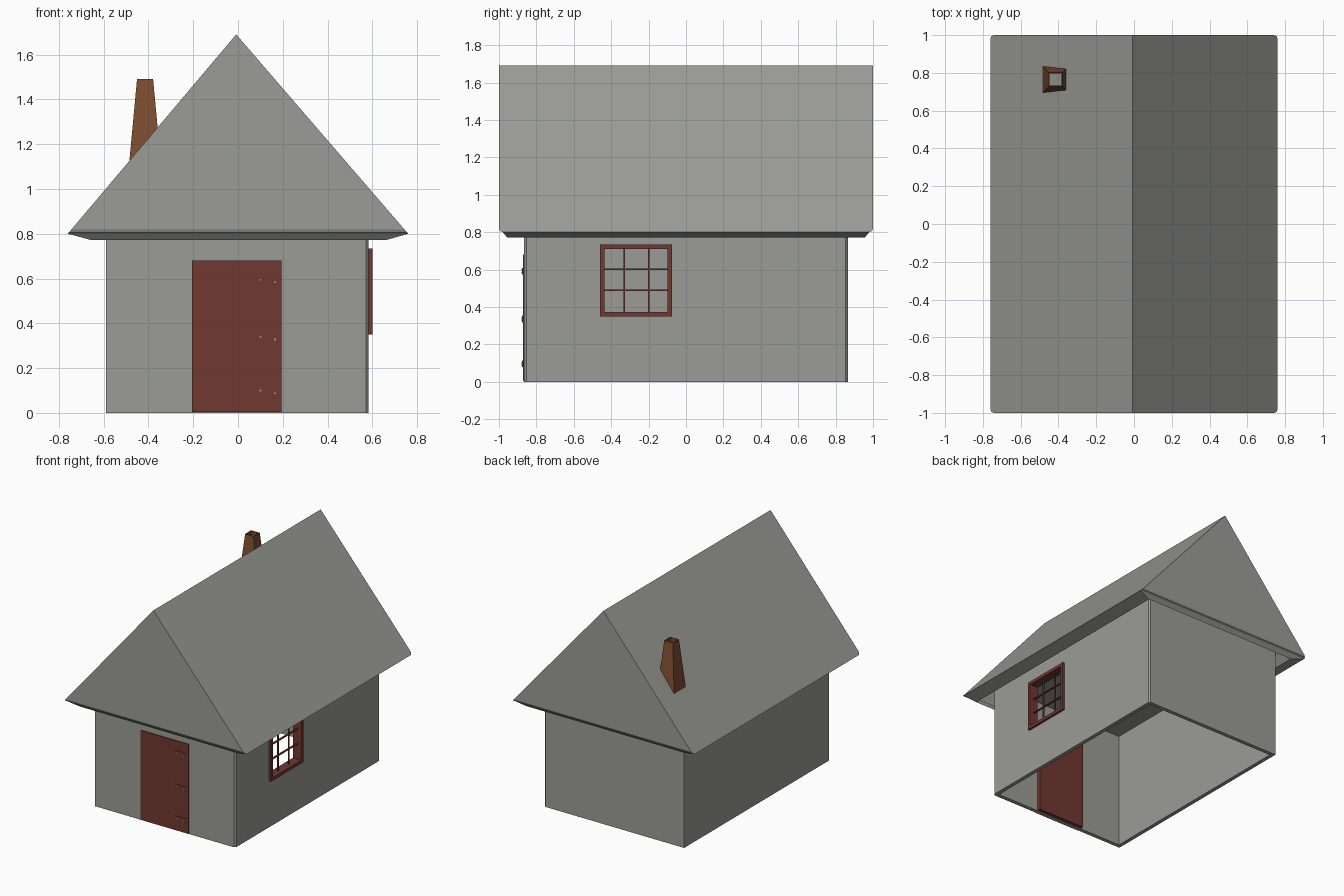
import bpy, bmesh, math
from mathutils import Matrix

if "Cube" in bpy.data.objects:
    bpy.data.objects.remove(bpy.data.objects["Cube"])


def material(name, rgb):
    m = bpy.data.materials.new(name)
    m.diffuse_color = (*rgb, 1)
    m.use_nodes = True
    m.node_tree.nodes["Principled BSDF"].inputs["Base Color"].default_value = m.diffuse_color
    return m


GREY = material("stone_grey", (0.33, 0.33, 0.305))
RED = material("dark_red_wood", (0.165, 0.040, 0.031))
BROWN = material("chimney_brown", (0.21, 0.076, 0.031))


def finish(name, bm, mat):
    me = bpy.data.meshes.new(name)
    bm.to_mesh(me)
    bm.free()
    ob = bpy.data.objects.new(name, me)
    bpy.context.collection.objects.link(ob)
    me.materials.append(mat)
    return ob


def add_box(bm, x, y, z):
    """Box from (min, max) ranges."""
    size = [b - a for a, b in (x, y, z)]
    mid = [(a + b) / 2 for a, b in (x, y, z)]
    mat = Matrix.Translation(mid) @ Matrix.Diagonal((*size, 1))
    return bmesh.ops.create_cube(bm, size=1, matrix=mat)["verts"]


def drop_faces(bm, test):
    bm.normal_update()
    bmesh.ops.delete(bm, geom=[f for f in bm.faces if test(f)], context="FACES")


def solidify(ob, thickness):
    mod = ob.modifiers.new("thickness", "SOLIDIFY")
    mod.thickness = thickness
    mod.offset = -1
    mod.use_even_offset = True


# Walls: a shell open at the bottom, reaching up inside the roof
bm = bmesh.new()
add_box(bm, (-0.59, 0.583), (-0.865, 0.865), (0, 0.92))
corners = [e for e in bm.edges if all(v.co.x > 0.5 for v in e.verts)
           and abs(e.verts[0].co.z - e.verts[1].co.z) > 0.5]
bmesh.ops.bevel(bm, geom=corners, offset=0.012, segments=1, affect="EDGES")
drop_faces(bm, lambda f: f.normal.z < -0.9)
walls = finish("walls", bm, GREY)
solidify(walls, 0.03)

# Window opening cutter
bm = bmesh.new()
add_box(bm, (0.4, 0.7), (-0.45, -0.085), (0.36, 0.725))
cutter = finish("window_cutter", bm, GREY)
cutter.hide_render = True
cutter.hide_viewport = True
cutter.display_type = "WIRE"
cut = walls.modifiers.new("window_hole", "BOOLEAN")
cut.operation = "DIFFERENCE"
cut.solver = "EXACT"
cut.object = cutter

# Roof: triangular prism with softened gable bottoms, open underneath
bm = bmesh.new()
ends = [[bm.verts.new((x, y, z)) for x, z in ((-0.76, 0.8), (0.76, 0.8), (-0.008, 1.69))]
        for y in (-1, 1)]
bm.faces.new(ends[0])
bm.faces.new(ends[1][::-1])
for i in range(3):
    j = (i + 1) % 3
    bm.faces.new((ends[0][i], ends[1][i], ends[1][j], ends[0][j]))
bmesh.ops.recalc_face_normals(bm, faces=bm.faces)
lower = [e for e in bm.edges if all(v.co.z < 1 for v in e.verts)
         and abs(e.verts[0].co.y - e.verts[1].co.y) < 0.1]
bmesh.ops.bevel(bm, geom=lower, offset=0.02, segments=2, profile=0.5, affect="EDGES")
drop_faces(bm, lambda f: f.normal.z < -0.99)
solidify(finish("roof", bm, GREY), 0.02)

# Chimney: tapered square tube
bm = bmesh.new()
h = 0.44
bmesh.ops.create_cone(bm, segments=4, cap_ends=False, radius1=0.077 * math.sqrt(2),
                      radius2=0.036 * math.sqrt(2), depth=h,
                      matrix=Matrix.Translation((-0.415, 0.765, 1.49 - h / 2))
                      @ Matrix.Rotation(math.pi / 4, 4, "Z"))
bmesh.ops.recalc_face_normals(bm, faces=bm.faces)
bm.normal_update()
if sum((f.calc_center_median().x + 0.415) * f.normal.x for f in bm.faces) < 0:
    bmesh.ops.reverse_faces(bm, faces=bm.faces)
solidify(finish("chimney", bm, BROWN), 0.004)

# Door slab
bm = bmesh.new()
add_box(bm, (-0.205, 0.195), (-0.872, -0.81), (0.003, 0.68))
finish("door", bm, RED)

# Door hinges with two grey studs each
plates, studs = bmesh.new(), bmesh.new()
for z in (0.1, 0.34, 0.595):
    add_box(plates, (0.085, 0.185), (-0.876, -0.87), (z - 0.022, z + 0.014))
    for x, dz in ((0.1, 0.0), (0.165, -0.012)):
        add_box(studs, (x - 0.004, x + 0.004), (-0.88, -0.874), (z + dz - 0.004, z + dz + 0.004))
finish("door_hinges", plates, RED)
finish("hinge_studs", studs, GREY)

# Window frame on the right wall
Y, Z = (-0.46, -0.075), (0.35, 0.735)
X, W = (0.53, 0.6), 0.024
bm = bmesh.new()
for z0 in (Z[0], Z[1] - W):
    add_box(bm, X, Y, (z0, z0 + W))
for y0 in (Y[0], Y[1] - W):
    add_box(bm, X, (y0, y0 + W), (Z[0] + W, Z[1] - W))
finish("window_frame", bm, RED)

# Window glazing bars
bm = bmesh.new()
for y in (-0.33, -0.2):
    add_box(bm, (0.56, 0.57), (y - 0.004, y + 0.004), (Z[0] + W, Z[1] - W))
for z in (0.49, 0.602):
    add_box(bm, (0.559, 0.571), (Y[0] + W, Y[1] - W), (z - 0.004, z + 0.004))
finish("window_bars", bm, RED)
